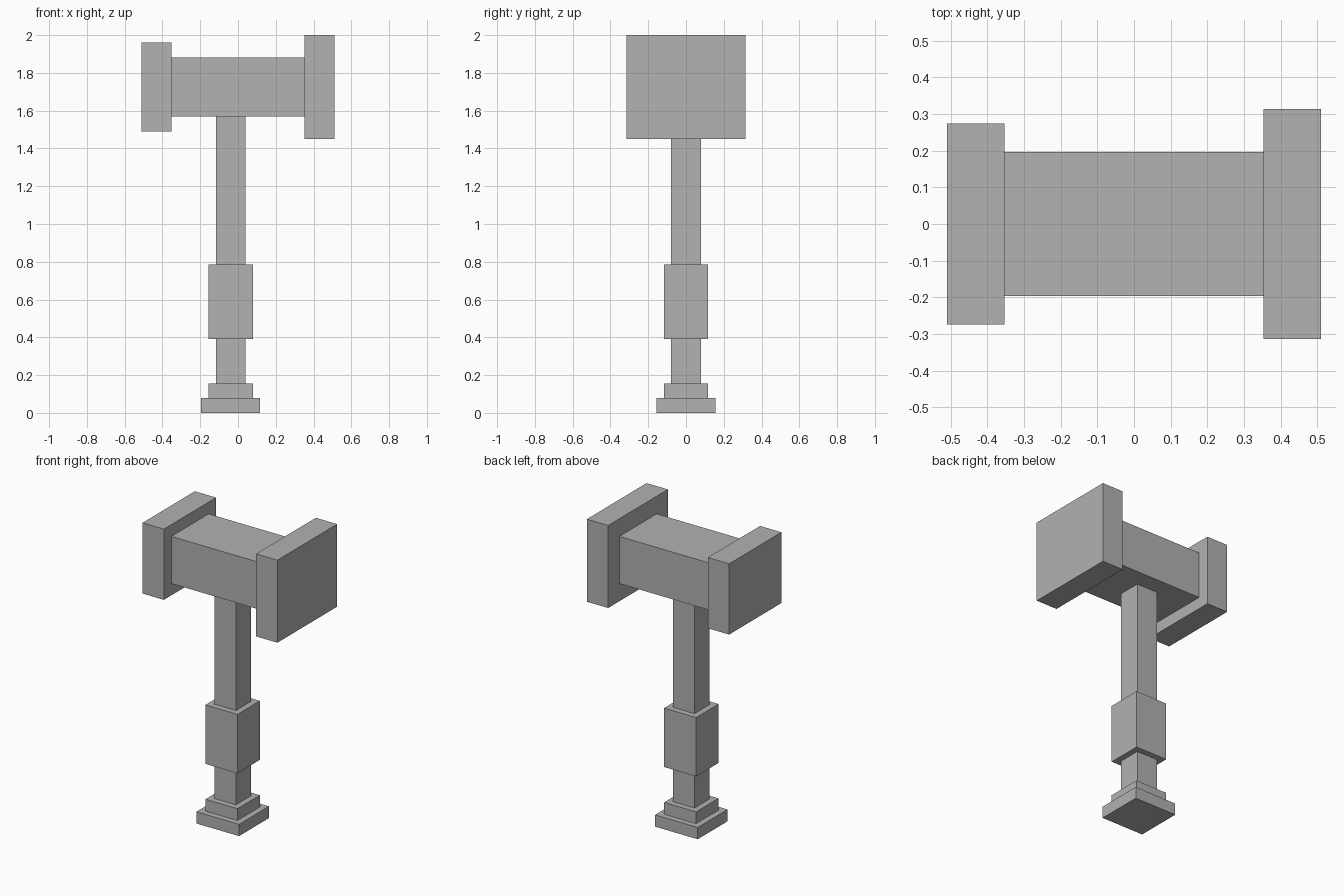
import bpy

if "Cube" in bpy.data.objects:
    bpy.data.objects.remove(bpy.data.objects["Cube"], do_unlink=True)

U = 2 / 51            # one modelling step: the hammer is 51 steps tall
HANDLE_X = -1         # the handle sits one step off the head's centre

# Single flat grey
grey = bpy.data.materials.new("plain grey")
grey.use_nodes = True
colour = (0.445, 0.445, 0.445, 1)
grey.diffuse_color = colour
grey.node_tree.nodes["Principled BSDF"].inputs["Base Color"].default_value = colour


def box(name, x0, x1, half_y, z0, z1):
    """Box given in steps, symmetric in y."""
    bpy.ops.mesh.primitive_cube_add(
        size=1, location=((x0 + x1) / 2 * U, 0, (z0 + z1) / 2 * U))
    ob = bpy.context.object
    ob.name = name
    ob.scale = ((x1 - x0) * U, 2 * half_y * U, (z1 - z0) * U)
    bpy.ops.object.transform_apply(location=False, rotation=False, scale=True)
    ob.data.materials.append(grey)


def square_post(name, half, z0, z1):
    box(name, HANDLE_X - half, HANDLE_X + half, half, z0, z1)


# Handle, stacked from the ground up
square_post("pommel_base", 4, 0, 2)
square_post("pommel_step", 3, 2, 4)
square_post("lower_handle", 2, 4, 10)
square_post("grip", 3, 10, 20)
square_post("upper_handle", 2, 20, 40)

# Head with a smaller right face and a larger left face
box("head_body", -9, 9, 5, 40, 48)
box("small_striking_face", -13, -9, 7, 38, 50)
box("large_striking_face", 9, 13, 8, 37, 51)
